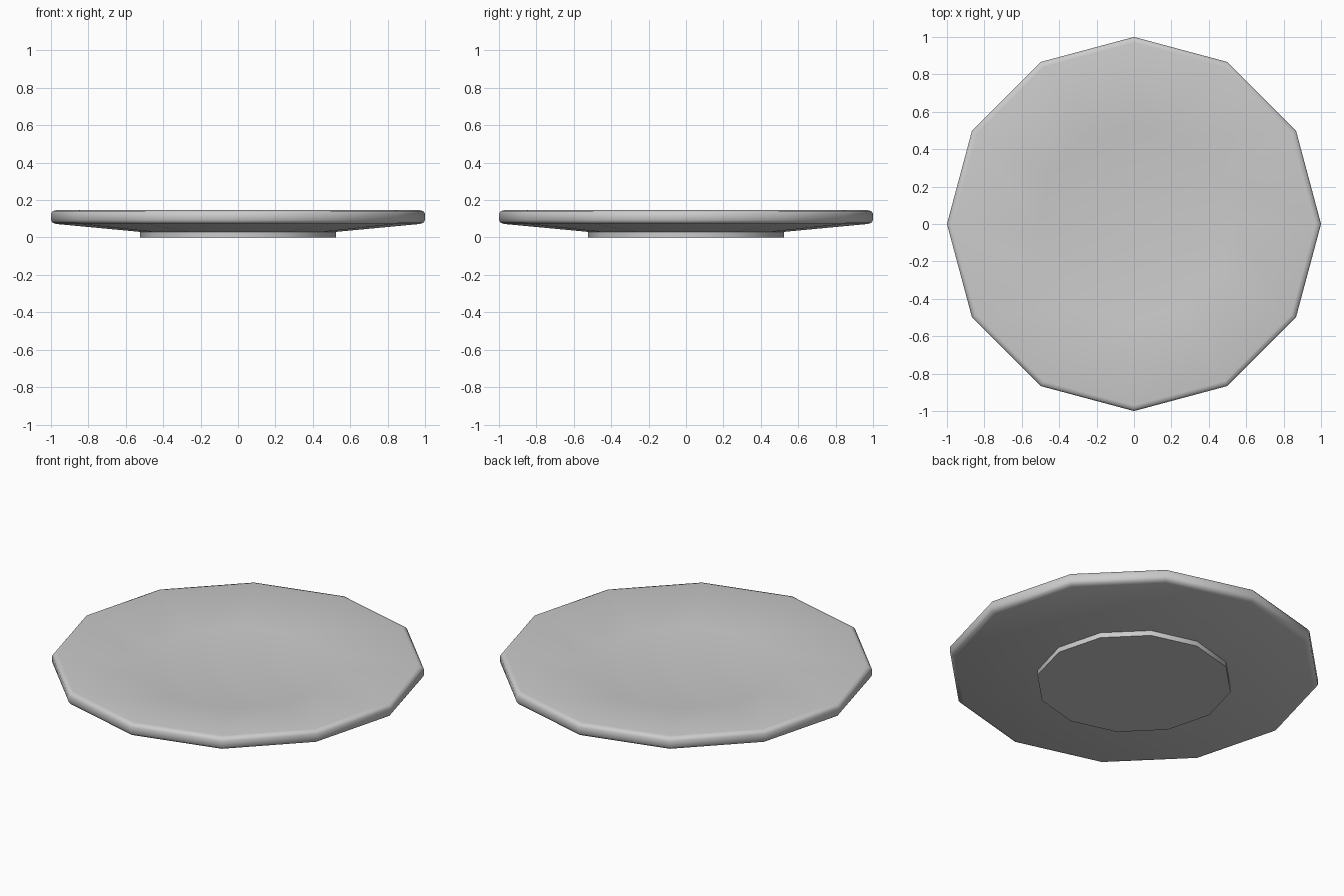
import bpy, bmesh, math

if "Cube" in bpy.data.objects:
    bpy.data.objects.remove(bpy.data.objects["Cube"])

SIDES = 12


def lathe(name, profile):
    """Spin an (r, z) profile, running from bottom axis to top axis, into a 12-sided solid."""
    bm = bmesh.new()
    rings = []
    for r, z in profile:
        if r == 0:
            rings.append([bm.verts.new((0, 0, z))] * SIDES)
        else:
            rings.append([bm.verts.new((r * math.cos(2 * math.pi * i / SIDES),
                                        r * math.sin(2 * math.pi * i / SIDES), z))
                          for i in range(SIDES)])
    for low, high in zip(rings, rings[1:]):
        for i in range(SIDES):
            j = (i + 1) % SIDES
            bm.faces.new(list(dict.fromkeys((low[i], low[j], high[j], high[i]))))
    bmesh.ops.recalc_face_normals(bm, faces=bm.faces)
    mesh = bpy.data.meshes.new(name)
    bm.to_mesh(mesh)
    bm.free()
    obj = bpy.data.objects.new(name, mesh)
    bpy.context.collection.objects.link(obj)
    bpy.ops.object.select_all(action='DESELECT')
    obj.select_set(True)
    bpy.context.view_layer.objects.active = obj
    bpy.ops.object.shade_smooth_by_angle(angle=math.radians(60))
    return obj


# Dish: foot, flared underside, rounded rim and shallow hollow
lathe("plate", [
    (0, 0), (0.525, 0),                                    # foot base
    (0.525, 0.03),                                         # foot wall
    (0.97, 0.072), (0.99, 0.078), (1.0, 0.092),            # underside to rim
    (1.0, 0.128), (0.99, 0.141), (0.97, 0.146),            # rim
    (0.52, 0.098), (0, 0.088),                             # hollow
])
